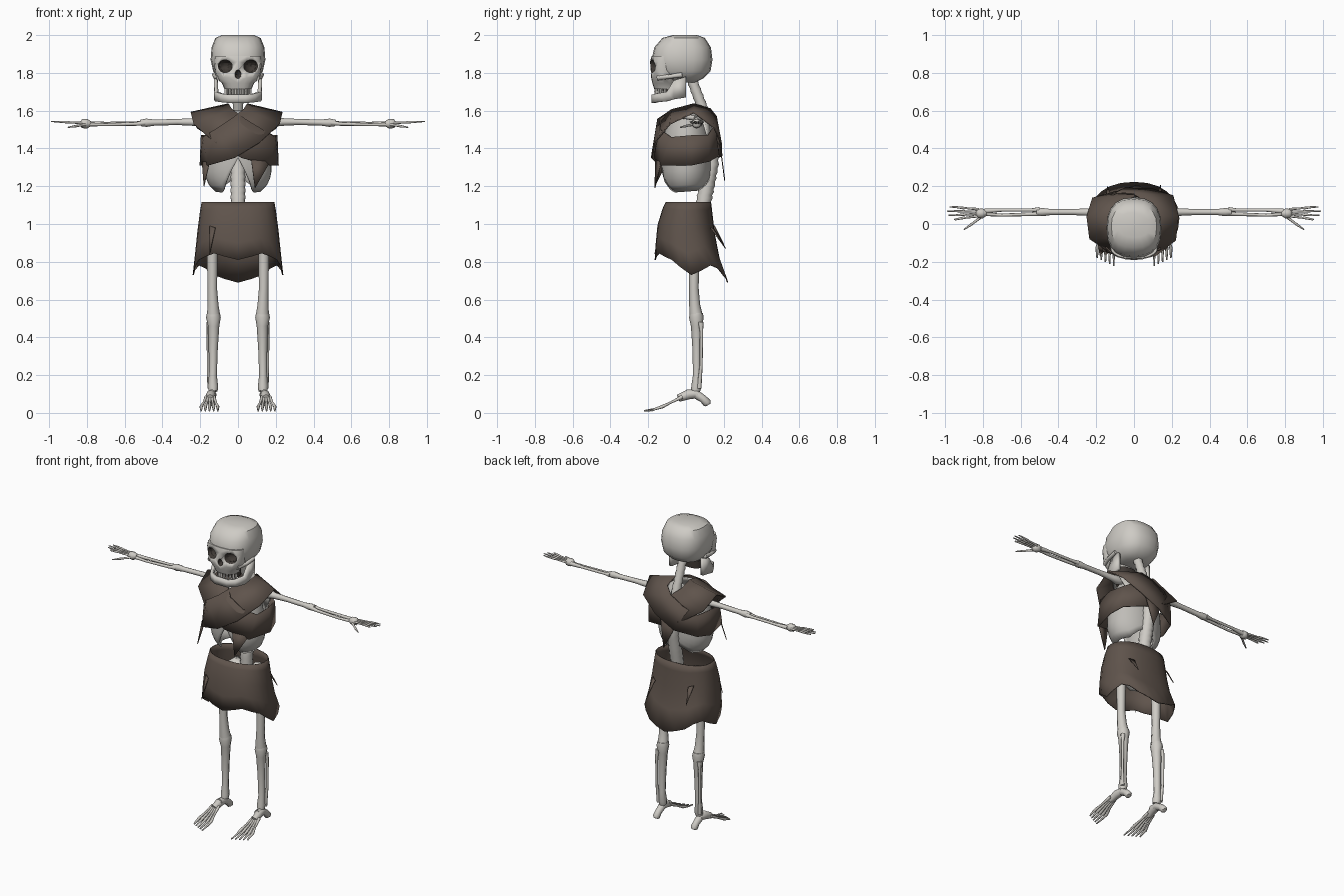
import bpy, bmesh, math
from mathutils import Vector

if "Cube" in bpy.data.objects:
    bpy.data.objects.remove(bpy.data.objects["Cube"])


def material(name, rgb):
    m = bpy.data.materials.new(name)
    m.use_nodes = True
    m.diffuse_color = (*rgb, 1)
    m.node_tree.nodes["Principled BSDF"].inputs["Base Color"].default_value = (*rgb, 1)
    return m


BONE = material("bone", (0.62, 0.60, 0.56))
RIB = material("rib_bone", (0.52, 0.505, 0.475))
CLOTH = material("brown_cloth", (0.115, 0.088, 0.072))
DARK = material("dark_cavity", (0.05, 0.042, 0.036))


def build(name, verts, faces, mat, thick=0, angle=40):
    me = bpy.data.meshes.new(name)
    me.from_pydata([tuple(v) for v in verts], [], faces)
    bm = bmesh.new()
    bm.from_mesh(me)
    bmesh.ops.recalc_face_normals(bm, faces=bm.faces)
    bm.to_mesh(me)
    bm.free()
    me.shade_smooth()
    me.set_sharp_from_angle(angle=math.radians(angle))
    me.materials.append(mat)
    ob = bpy.data.objects.new(name, me)
    bpy.context.collection.objects.link(ob)
    if thick:
        mod = ob.modifiers.new("thickness", "SOLIDIFY")
        mod.thickness = thick
        mod.offset = 0
    return ob


def loft(name, rings, mat, caps=True, closed=True, loop=False, **kw):
    """Skin a list of equal-length point rings."""
    n, k = len(rings[0]), len(rings)
    faces = [(i * n + j, i * n + (j + 1) % n, (i + 1) % k * n + (j + 1) % n, (i + 1) % k * n + j)
             for i in range(k if loop else k - 1) for j in range(n if closed else n - 1)]
    if caps:
        faces += [tuple(range(n)), tuple(range((k - 1) * n, k * n))]
    return build(name, [p for r in rings for p in r], faces, mat, **kw)


def bone(name, pts, mat=BONE, sides=8):
    """Tube through (x, y, z, radius) points."""
    ps = [Vector(p[:3]) for p in pts]
    way = (ps[-1] - ps[0]).normalized()
    ref = Vector((0, 0, 1)) if abs(way.x) > 0.7 else Vector((1, 0, 0))
    rings = []
    for i, p in enumerate(ps):
        d = (ps[min(i + 1, len(ps) - 1)] - ps[max(i - 1, 0)]).normalized()
        u = d.cross(ref).normalized()
        v = d.cross(u)
        rings.append([p + pts[i][3] * (u * math.cos(a) + v * math.sin(a))
                      for a in (math.tau * j / sides for j in range(sides))])
    return loft(name, rings, mat, angle=50)


def oval(z, rx, front, back, n=20, e=0.8):
    """Squarish horizontal ring between two y limits."""
    cy, ry = (front + back) / 2, (back - front) / 2
    f = lambda c: math.copysign(abs(c) ** e, c)
    return [(rx * f(math.sin(math.tau * j / n)), cy - ry * f(math.cos(math.tau * j / n)), z)
            for j in range(n)]


def lerp_table(table, t):
    for (a, va), (b, vb) in zip(table, table[1:]):
        if t <= b:
            return va + (vb - va) * (t - a) / (b - a)
    return table[-1][1]


def ball(name, loc, scale, mat):
    bm = bmesh.new()
    bmesh.ops.create_uvsphere(bm, u_segments=14, v_segments=9, radius=1)
    for v in bm.verts:
        v.co = Vector(loc) + Vector(a * b for a, b in zip(v.co, scale))
    me = bpy.data.meshes.new(name)
    bm.to_mesh(me)
    bm.free()
    me.shade_smooth()
    me.materials.append(mat)
    ob = bpy.data.objects.new(name, me)
    bpy.context.collection.objects.link(ob)
    return ob


# Skull, with eye sockets and nose cut out
cranium = loft("cranium", [oval(*r) for r in (
    (2.0, .085, -.07, .06), (1.985, .12, -.125, .1), (1.935, .14, -.168, .132),
    (1.87, .145, -.182, .14), (1.81, .132, -.172, .13), (1.77, .105, -.13, .09),
    (1.75, .06, -.08, .05))], BONE)
face = loft("face", [oval(*r) for r in (
    (1.89, .125, -.182, -.05), (1.86, .127, -.19, -.05), (1.81, .122, -.187, -.05),
    (1.775, .118, -.185, -.05), (1.745, .085, -.178, -.05), (1.715, .072, -.168, -.05))], BONE)
cutters = [ball("socket_cutter", (s * .07, -.19, 1.835), (.041, .06, .035), DARK) for s in (-1, 1)]
cutters.append(ball("nose_cutter", (0, -.19, 1.792), (.017, .03, .024), DARK))
for part in (cranium, face):
    for c in cutters:
        cut = part.modifiers.new("cut", "BOOLEAN")
        cut.object, cut.operation, cut.solver = c, "DIFFERENCE", "EXACT"
        cut.material_mode = "TRANSFER"
    bpy.ops.object.select_all(action="DESELECT")
    part.select_set(True)
    bpy.context.view_layer.objects.active = part
    for m in list(part.modifiers):
        bpy.ops.object.modifier_apply(modifier=m.name)
for c in cutters:
    bpy.data.objects.remove(c)

# Jaw, teeth and mouth
half = [(.115, .0, 1.67, 1.78), (.118, -.065, 1.66, 1.76), (.113, -.1, 1.65, 1.70),
        (.085, -.152, 1.645, 1.69), (.04, -.172, 1.64, 1.685)]
path = half + [(-x, y, a, b) for x, y, a, b in reversed(half)]
loft("jaw", [[(x, y, a), (x, y, b)] for x, y, a, b in path], BONE, caps=False, closed=False, thick=.02)
loft("mouth_cavity", [oval(z, .065, -.13, -.03) for z in (1.68, 1.73)], DARK)
for row, z in (("lower", 1.69), ("upper", 1.715)):
    for i in range(10):
        a = (i - 4.5) * .27
        x, y = .068 * math.sin(a), -.085 - .075 * math.cos(a)
        bone(row + "_tooth", [(x, y, z - .014, .008), (x, y, z + .014, .009)], sides=4)

# Spine with vertebra ridges
col = [(1.0, (.09, .04)), (1.1, (.09, .042)), (1.2, (.11, .043)), (1.32, (.135, .04)), (1.45, (.135, .036)),
       (1.58, (.1, .03)), (1.66, (.07, .029)), (1.78, (.025, .028))]
ys, rs = [(z, v[0]) for z, v in col], [(z, v[1]) for z, v in col]
bone("spine", [(0, lerp_table(ys, z), z, lerp_table(rs, z) * (.88 if i % 2 else 1))
               for i, z in enumerate(1.0 + .78 * k / 44 for k in range(45))], sides=10)

# Ribcage, notched at the front below the breastbone
profile = [(1.17, .11), (1.19, .138), (1.23, .162), (1.28, .173), (1.38, .17), (1.48, .15), (1.56, .11), (1.6, .06)]
hem = [(0, 1.35), (.15, 1.3), (.5, 1.19), (.8, 1.17), (2.4, 1.18), (math.pi, 1.25)]
rings = []
for i in range(13):
    ring = []
    for j in range(32):
        a = math.tau * j / 32
        z = 1.6 + (lerp_table(hem, min(a, math.tau - a)) - 1.6) * i / 12
        r = lerp_table(profile, z)
        ring.append((r * math.sin(a), -.74 * r * math.cos(a), z))
    rings.append(ring)
loft("ribcage", rings, RIB, caps=False, thick=.01, angle=60)

# Limbs and paired bones
for s, side in ((1, "left_"), (-1, "right_")):
    def limb(name, *pts):
        bone(side + name, [(s * x, y, z, r) for x, y, z, r in pts])

    limb("cheek_arch", (.1, -.15, 1.775, .015), (.122, -.09, 1.78, .011), (.125, -.02, 1.79, .013))
    limb("collar_bone", (.02, -.08, 1.57, .012), (.1, -.06, 1.575, .01), (.19, .05, 1.56, .014))
    build(side + "shoulder_blade", [(s * .06, .13, 1.53), (s * .19, .09, 1.55), (s * .1, .14, 1.37)],
          [(0, 1, 2)], BONE, thick=.012)
    limb("upper_arm", (.15, .063, 1.54, .02), (.18, .063, 1.54, .03), (.22, .063, 1.54, .021),
         (.32, .063, 1.54, .016), (.44, .063, 1.537, .016), (.485, .063, 1.536, .022), (.515, .063, 1.535, .017))
    limb("radius", (.5, .076, 1.536, .014), (.54, .074, 1.534, .009), (.7, .074, 1.532, .009), (.79, .068, 1.53, .014))
    limb("ulna", (.49, .055, 1.536, .014), (.54, .052, 1.53, .01), (.7, .047, 1.526, .008), (.79, .052, 1.527, .01))
    limb("wrist", (.78, .058, 1.53, .014), (.8, .056, 1.531, .026), (.825, .056, 1.532, .024), (.835, .056, 1.533, .012))
    for i, tip in enumerate((.95, .98, .99, .975)):
        y, yt = .042 + i * .012, .024 + i * .022
        limb("finger", (.82, y, 1.534, .007), (.89, (y + yt) / 2, 1.538, .005), (.9, (y + yt) / 2, 1.539, .007),
             (.945, yt, 1.541, .005), (tip, yt, 1.543, .003))
    limb("thumb", (.805, .04, 1.527, .008), (.85, .005, 1.52, .006), (.86, -.002, 1.518, .007), (.9, -.03, 1.512, .003))
    limb("pelvis_wing", (.0, .1, .98, .04), (.07, .09, 1.01, .045), (.12, .05, .97, .04), (.09, .0, .92, .025), (0, -.02, .9, .02))
    limb("thigh", (.09, .05, .95, .03), (.13, .042, .94, .036), (.136, .042, .86, .029), (.136, .042, .66, .025),
         (.132, .046, .57, .029), (.13, .052, .525, .034))
    limb("shin", (.13, .055, .53, .034), (.13, .055, .505, .039), (.129, .056, .46, .03), (.131, .058, .34, .024),
         (.133, .058, .2, .021), (.132, .055, .14, .027), (.132, .05, .115, .024))
    limb("calf_bone", (.152, .078, .48, .014), (.157, .082, .43, .009), (.157, .08, .25, .008), (.15, .07, .13, .012))
    limb("heel", (.138, .0, .105, .02), (.138, .05, .1, .024), (.138, .09, .075, .021), (.138, .112, .052, .023),
         (.138, .118, .042, .014))
    limb("instep", (.138, .06, .1, .022), (.143, .01, .097, .026), (.148, -.04, .078, .02))
    for i in range(5):
        x, tip = .107 + .022 * i, -.222 + .011 * i
        xm = .128 + .01 * i
        limb("toe", (xm, -.02, .085, .01), ((x + xm) / 2, -.08, .055, .006), (x, -.125, .033, .009),
             (x, -.165, .02, .006), (x, tip, .011, .004))

# Skirt with ragged hem
drop = [(0, .81), (30, .845), (60, .81), (90, .73), (125, .79), (150, .73), (180, .69)]
rings = []
for t, rx, f, b in ((0, .19, -.105, .13), (.12, .198, -.122, .136), (.4, .212, -.148, .15), (.7, .224, -.157, .175), (1, .237, -.163, .22)):
    ring = []
    for j, (x, y, z) in enumerate(oval(0, rx, f, b, n=24, e=.9)):
        low = lerp_table(drop, min(j, 24 - j) * 15)
        ring.append((x, y, 1.115 + (low - 1.115) * t))
    rings.append(ring)
loft("skirt", rings, CLOTH, caps=False, thick=.006)

# Crossed chest sashes: (neck edge, outer edge) stations around the body
band = [((-.05, .04, 1.635), (-.25, .04, 1.59)), ((-.03, -.07, 1.605), (-.235, -.08, 1.53)),
        ((.04, -.14, 1.555), (-.12, -.158, 1.43)), ((.13, -.14, 1.5), (.02, -.172, 1.35)),
        ((.195, -.08, 1.46), (.17, -.135, 1.31)), ((.205, .03, 1.47), (.212, .03, 1.31)),
        ((.185, .12, 1.47), (.185, .125, 1.33)), ((.1, .155, 1.52), (.05, .178, 1.36)),
        ((0, .15, 1.57), (-.1, .175, 1.43)), ((-.05, .12, 1.61), (-.22, .14, 1.51))]
for name, sx, sy in (("right_sash", 1, .97), ("left_sash", -.94, 1.06)):
    loft(name, [[(x * sx, y * sy, z) for x, y, z in st] for st in band], CLOTH,
         caps=False, closed=False, loop=True, thick=.008)

# Loose cloth tails and torn strips
for name, tri in (
        ("front_tail", [(.07, -.16, 1.34), (.17, -.13, 1.33), (.09, -.165, 1.19)]),
        ("side_tail", [(-.19, -.1, 1.33), (-.15, -.14, 1.33), (-.18, -.165, 1.2)]),
        ("back_tail", [(-.07, .18, 1.42), (.06, .18, 1.42), (.02, .205, 1.23)]),
        ("front_strip", [(-.15, -.12, .99), (-.12, -.14, .98), (-.15, -.165, .84)]),
        ("left_back_strip", [(.15, .13, .98), (.12, .15, .97), (.14, .21, .87)]),
        ("right_back_strip", [(-.15, .13, 1.0), (-.12, .15, .99), (-.14, .2, .89)])):
    build(name, tri, [(0, 1, 2)], CLOTH, thick=.005)
